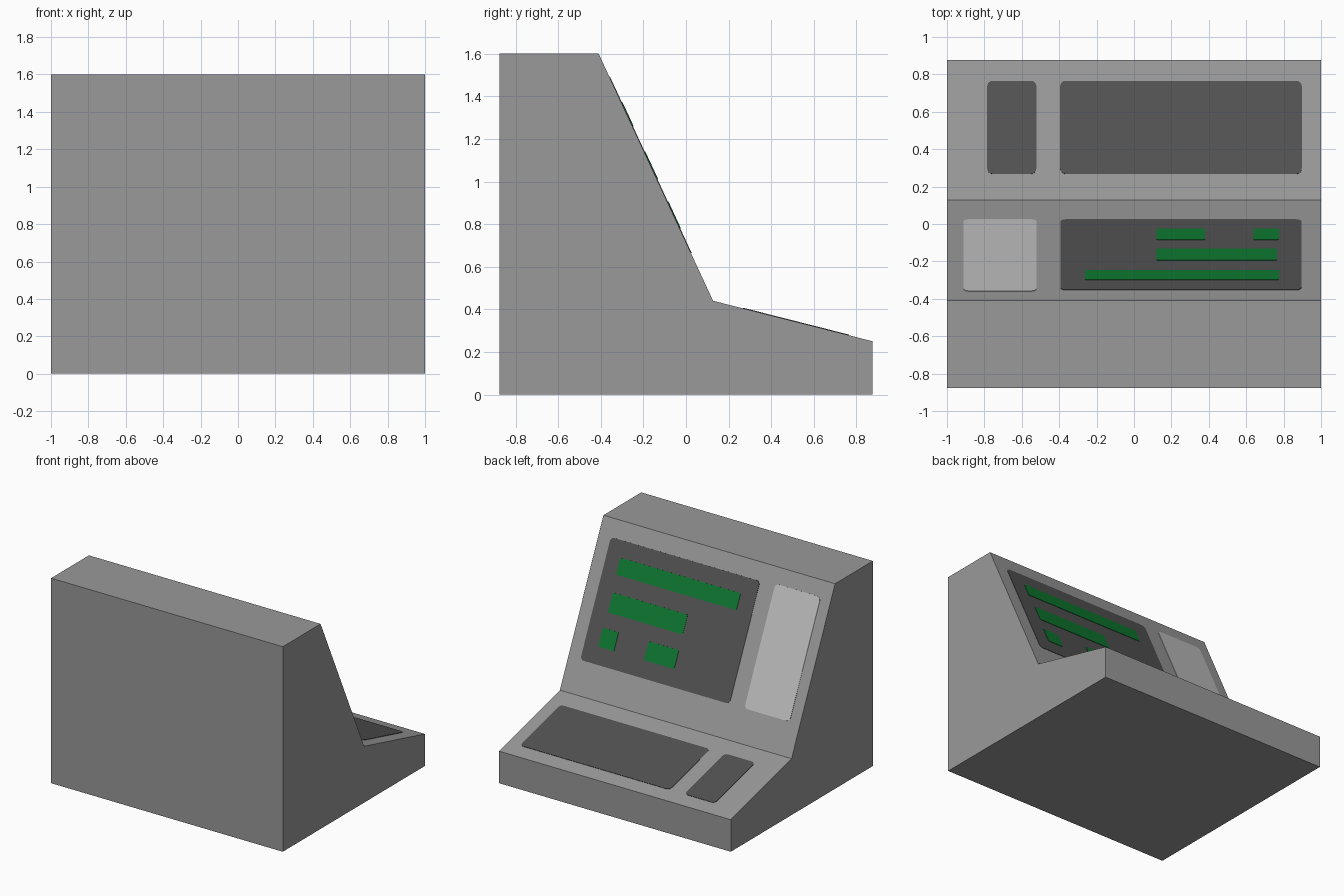
import bpy, bmesh, math
from mathutils import Vector

if "Cube" in bpy.data.objects:
    bpy.data.objects.remove(bpy.data.objects["Cube"])


def material(name, rgb):
    m = bpy.data.materials.new(name)
    m.diffuse_color = (*rgb, 1)
    m.use_nodes = True
    m.node_tree.nodes["Principled BSDF"].inputs["Base Color"].default_value = m.diffuse_color
    return m


GREY = material("case_grey", (0.32, 0.32, 0.32))
DARK = material("dark_grey", (0.085, 0.085, 0.085))
LIGHT = material("light_grey", (0.52, 0.52, 0.52))
GREEN = material("screen_green", (0.004, 0.19, 0.03))


def prism(name, ring, push, mat):
    """Closed solid: a flat ring of points extruded along push."""
    bm = bmesh.new()
    face = bm.faces.new([bm.verts.new(p) for p in ring])
    new = bmesh.ops.extrude_face_region(bm, geom=[face])["geom"]
    bmesh.ops.translate(bm, vec=push, verts=[v for v in new if isinstance(v, bmesh.types.BMVert)])
    bmesh.ops.recalc_face_normals(bm, faces=bm.faces)
    me = bpy.data.meshes.new(name)
    bm.to_mesh(me)
    bm.free()
    me.materials.append(mat)
    ob = bpy.data.objects.new(name, me)
    bpy.context.collection.objects.link(ob)
    return ob


# Case: side profile (y, z) extruded across the width
DESK_LOW, CREASE, SCREEN_TOP = (0.876, 0.25), (0.127, 0.44), (-0.41, 1.6)
profile = [(-0.876, 0), (0.876, 0), DESK_LOW, CREASE, SCREEN_TOP, (-0.876, 1.6)]
prism("case", [Vector((-1, y, z)) for y, z in profile], Vector((2, 0, 0)), GREY)


def plate(name, slope, x0, x1, y0, y1, mat, radius=0.03, top=0.003):
    """Thin rounded plate lying on a sloped face, placed by its plan-view bounds."""
    (ya, za), (yb, zb) = slope
    grade = (zb - za) / (yb - ya)
    along = Vector((0, 1, grade)).normalized()
    normal = Vector((0, -grade, 1)).normalized()
    ry = radius * along.y
    ring = []
    corners = [(x1 - radius, y1 - ry), (x0 + radius, y1 - ry),
               (x0 + radius, y0 + ry), (x1 - radius, y0 + ry)]
    for i, (cx, cy) in enumerate(corners):
        for k in range(5):
            a = math.radians(90 * i + 22.5 * k)
            y = cy + ry * math.sin(a)
            p = Vector((cx + radius * math.cos(a), y, za + grade * (y - ya)))
            ring.append(p - normal * 0.002)
    prism(name, ring, normal * (top + 0.002), mat)


# Keyboard deck
DECK, FACE = (DESK_LOW, CREASE), (CREASE, SCREEN_TOP)
plate("keyboard", DECK, -0.395, 0.897, 0.267, 0.765, DARK)
plate("number_pad", DECK, -0.785, -0.522, 0.267, 0.765, DARK)

# Screen and side panel
plate("screen", FACE, -0.393, 0.895, -0.354, 0.023, DARK)
plate("side_panel", FACE, -0.912, -0.521, -0.36, 0.023, LIGHT)

# Glowing lines on the screen
bars = [(-0.263, 0.775, -0.303, -0.251), (0.12, 0.765, -0.197, -0.136),
        (0.12, 0.38, -0.088, -0.03), (0.64, 0.775, -0.088, -0.03)]
for i, b in enumerate(bars):
    plate(f"screen_line_{i + 1}", FACE, *b, GREEN, radius=0.008, top=0.006)
